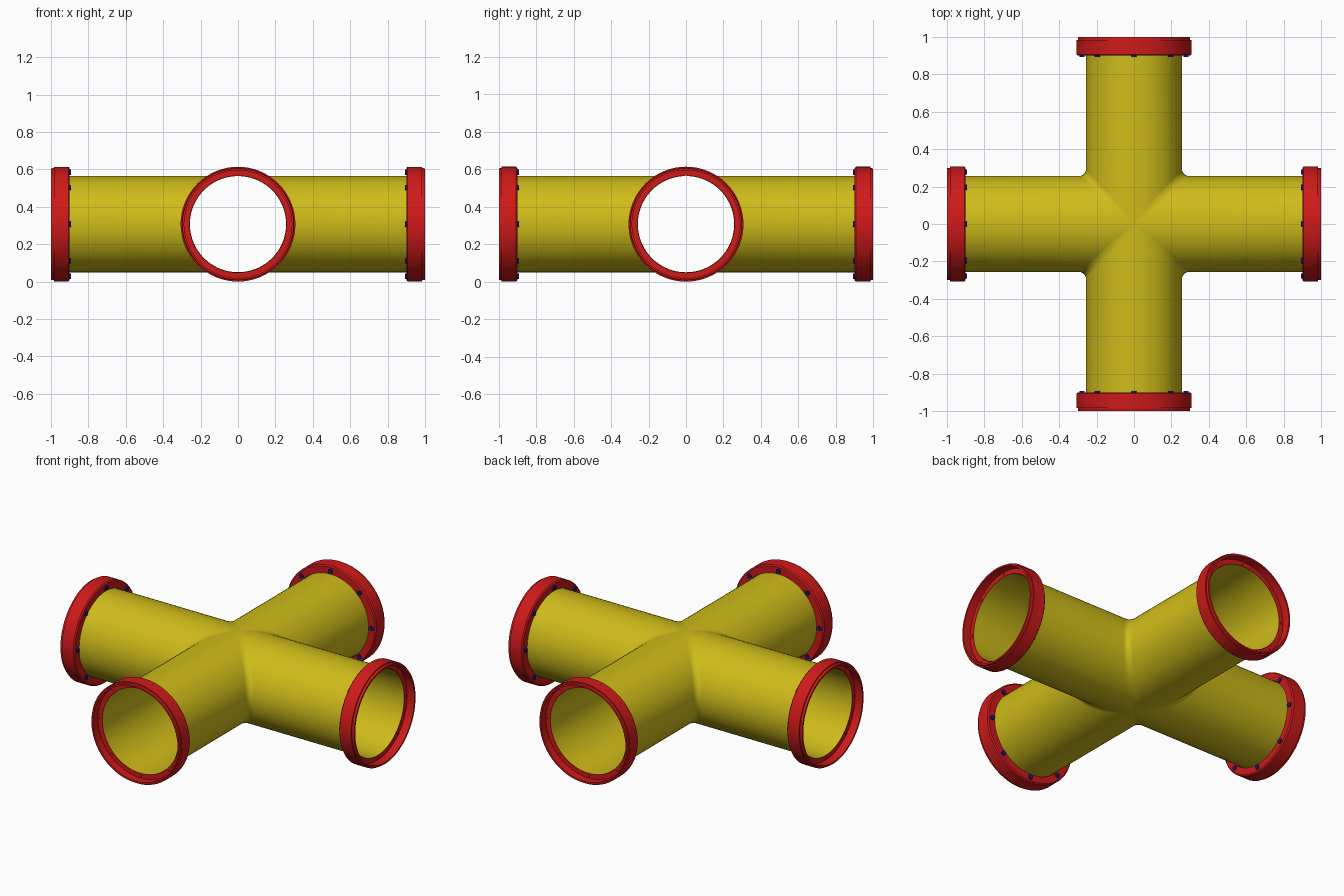
import bpy, bmesh
from math import sin, cos, pi, radians
from mathutils import Matrix

if "Cube" in bpy.data.objects:
    bpy.data.objects.remove(bpy.data.objects["Cube"])

R, ZC = 0.257, 0.307      # pipe radius, axis height
END = 0.95                # pipe end inside the flange


def material(name, col):
    m = bpy.data.materials.new(name)
    m.diffuse_color = (*col, 1)
    m.use_nodes = True
    m.node_tree.nodes["Principled BSDF"].inputs["Base Color"].default_value = m.diffuse_color
    return m


yellow = material("yellow_paint", (0.62, 0.50, 0.01))
red = material("red_paint", (0.62, 0.01, 0.01))
blue = material("blue_steel", (0.01, 0.01, 0.25))


def finish(name, bm, mat, angle=35):
    bmesh.ops.remove_doubles(bm, verts=bm.verts, dist=1e-5)
    bmesh.ops.recalc_face_normals(bm, faces=bm.faces)
    me = bpy.data.meshes.new(name)
    bm.to_mesh(me)
    bm.free()
    me.materials.append(mat)
    ob = bpy.data.objects.new(name, me)
    bpy.context.collection.objects.link(ob)
    bpy.ops.object.select_all(action='DESELECT')
    ob.select_set(True)
    bpy.context.view_layer.objects.active = ob
    bpy.ops.object.shade_smooth_by_angle(angle=radians(angle))
    return ob


# Cross pipe: four quadrant sheets, each with a filleted inner corner
bm = bmesh.new()
N, ARC = 36, 6
for sx in (1, -1):
    for sy in (1, -1):
        rows = []
        for i in range(N + 1):
            t = -pi / 2 + pi * i / N
            h, z = R * cos(t), ZC + R * sin(t)
            r = 0.035 * min(1, 2 * cos(t))
            path = [(END, h)]
            for k in range(ARC + 1):
                a = pi / 2 * k / ARC
                path.append((h + r - r * sin(a), h + r - r * cos(a)))
            path.append((h, END))
            rows.append([bm.verts.new((sx * x, sy * y, z)) for x, y in path])
        for a, b in zip(rows, rows[1:]):
            for k in range(len(a) - 1):
                bm.faces.new((a[k], a[k + 1], b[k + 1], b[k]))
bmesh.ops.dissolve_degenerate(bm, edges=bm.edges, dist=1e-6)
finish("cross_pipe", bm, yellow, 50)

# Flange section: (distance along the arm, radius), with a recess in the mouth
PROFILE = [(0.90, 0.259), (0.90, 0.300), (0.907, 0.307), (0.985, 0.307),
           (0.985, 0.300), (1.0, 0.298), (1.0, 0.288), (END, 0.288),
           (END, 0.259)]
SEG = 64


def add_bolts(bm, turn, x0, x1, rad):
    for k in range(8):
        a = k * pi / 4
        x = (x0 + x1) / 2
        m = turn @ Matrix.Translation((x, 0.278 * cos(a), 0.278 * sin(a))) \
            @ Matrix.Rotation(pi / 2, 4, 'Y')
        bmesh.ops.create_cone(bm, cap_ends=True, segments=12, radius1=rad,
                              radius2=rad, depth=x1 - x0, matrix=m)


for j, side in enumerate(("right", "back", "left", "front")):
    turn = Matrix.Translation((0, 0, ZC)) @ Matrix.Rotation(j * pi / 2, 4, 'Z')
    # Flange ring
    bm = bmesh.new()
    rings = []
    for i in range(SEG):
        a = 2 * pi * i / SEG
        rings.append([bm.verts.new((x, r * cos(a), r * sin(a)))
                      for x, r in PROFILE])
    n = len(PROFILE)
    for i in range(SEG):
        p, q = rings[i], rings[(i + 1) % SEG]
        for k in range(n):
            m = (k + 1) % n
            bm.faces.new((p[k], p[m], q[m], q[k]))
    bm.transform(turn)
    finish("flange_" + side, bm, red)
    # Bolt heads behind the flange and bolt ends in the recess
    bm = bmesh.new()
    add_bolts(bm, turn, 0.892, 0.91, 0.014)
    finish("bolt_heads_" + side, bm, blue)
    bm = bmesh.new()
    add_bolts(bm, turn, 0.945, 0.953, 0.009)
    finish("bolt_ends_" + side, bm, red)
